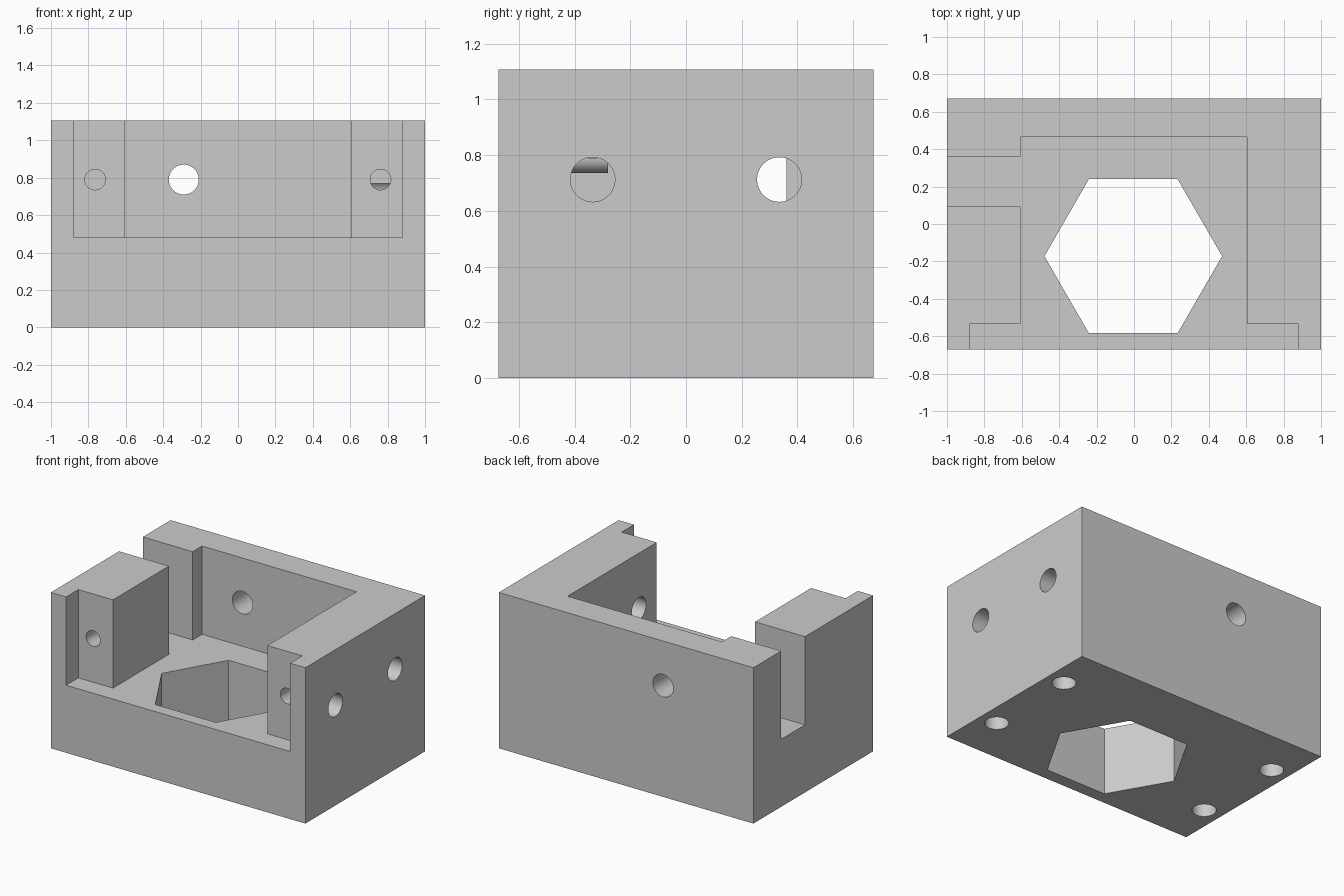
import bpy, bmesh, math
from mathutils import Matrix, Vector

if "Cube" in bpy.data.objects:
    bpy.data.objects.remove(bpy.data.objects["Cube"])

grey = bpy.data.materials.new("plain_grey")
grey.use_nodes = True
colour = (0.6, 0.6, 0.6, 1)
grey.diffuse_color = colour
grey.node_tree.nodes["Principled BSDF"].inputs["Base Color"].default_value = colour

HALF_DEPTH, HEIGHT, FLOOR = 0.672, 1.107, 0.48


def make_object(name, bm):
    bmesh.ops.recalc_face_normals(bm, faces=bm.faces)
    mesh = bpy.data.meshes.new(name)
    bm.to_mesh(mesh)
    bm.free()
    mesh.materials.append(grey)
    obj = bpy.data.objects.new(name, mesh)
    bpy.context.collection.objects.link(obj)
    return obj


def prism(name, outline, bottom, top):
    bm = bmesh.new()
    face = bm.faces.new([bm.verts.new((x, y, bottom)) for x, y in outline])
    grown = bmesh.ops.extrude_face_region(bm, geom=[face])["geom"]
    verts = [v for v in grown if isinstance(v, bmesh.types.BMVert)]
    bmesh.ops.translate(bm, verts=verts, vec=(0, 0, top - bottom))
    return make_object(name, bm)


def rod(name, start, end, radius, sides=48, capped=True):
    start, end = Vector(start), Vector(end)
    axis = end - start
    turn = axis.to_track_quat('Z', 'Y').to_matrix().to_4x4()
    bm = bmesh.new()
    bmesh.ops.create_cone(bm, cap_ends=capped, segments=sides, radius1=radius,
                          radius2=radius, depth=axis.length,
                          matrix=Matrix.Translation((start + end) / 2) @ turn)
    return make_object(name, bm)


def cut(target, cutter):
    cutter.hide_render = True
    mod = target.modifiers.new("cut", 'BOOLEAN')
    mod.operation, mod.solver, mod.object = 'DIFFERENCE', 'EXACT', cutter
    bpy.context.view_layer.objects.active = target
    bpy.ops.object.modifier_apply(modifier=mod.name)
    bpy.data.objects.remove(cutter)


# Solid block
d = HALF_DEPTH
body = prism("housing_body", [(-1, -d), (1, -d), (1, d), (-1, d)], 0, HEIGHT)

# Open pocket with a wide front mouth and a slot through the right wall
pocket = [(-0.88, -0.8), (0.88, -0.8), (0.88, -0.535), (0.605, -0.535),
          (0.605, 0.465), (-0.608, 0.465), (-0.608, 0.36), (-1.1, 0.36),
          (-1.1, 0.093), (-0.608, 0.093), (-0.608, -0.535), (-0.88, -0.535)]
cut(body, prism("pocket_cutter", pocket, FLOOR, HEIGHT + 0.1))

# Hexagonal opening through the floor
hexagon = [(0.475 * math.cos(a) - 0.004, 0.475 * math.sin(a) - 0.172)
           for a in (i * math.pi / 3 for i in range(6))]
cut(body, prism("hexagon_cutter", hexagon, -0.1, FLOOR + 0.1))

# Holes through the left wall, and blind mounting holes underneath
for y in (-0.335, 0.335):
    cut(body, rod("side_hole_cutter", (0.5, y, 0.712), (1.1, y, 0.712), 0.08))
    for x in (-0.867, 0.867):
        cut(body, rod("base_hole_cutter", (x, y, -0.1), (x, y, 0.32), 0.078))

# Hole through the back wall
cut(body, rod("back_hole_cutter", (-0.29, 0.4, 0.79), (-0.29, 0.8, 0.79), 0.08))

# Blind screw holes in the front posts
for x in (-0.764, 0.762):
    cut(body, rod("post_hole_cutter", (x, -0.6, 0.79), (x, -0.28, 0.79), 0.055))

# Lower half of the screw channel where it crosses a side hole
channel = rod("screw_channel", (0.762, -0.41, 0.79), (0.762, -0.28, 0.79),
              0.054, capped=False)
bm = bmesh.new()
bm.from_mesh(channel.data)
upper = [f for f in bm.faces if f.calc_center_median().z > 0.79]
bmesh.ops.delete(bm, geom=upper, context='FACES')
bm.to_mesh(channel.data)
bm.free()

# Smooth bores with crisp edges
bpy.ops.object.select_all(action='DESELECT')
for obj in (body, channel):
    obj.select_set(True)
bpy.context.view_layer.objects.active = body
bpy.ops.object.shade_smooth_by_angle(angle=math.radians(30))
